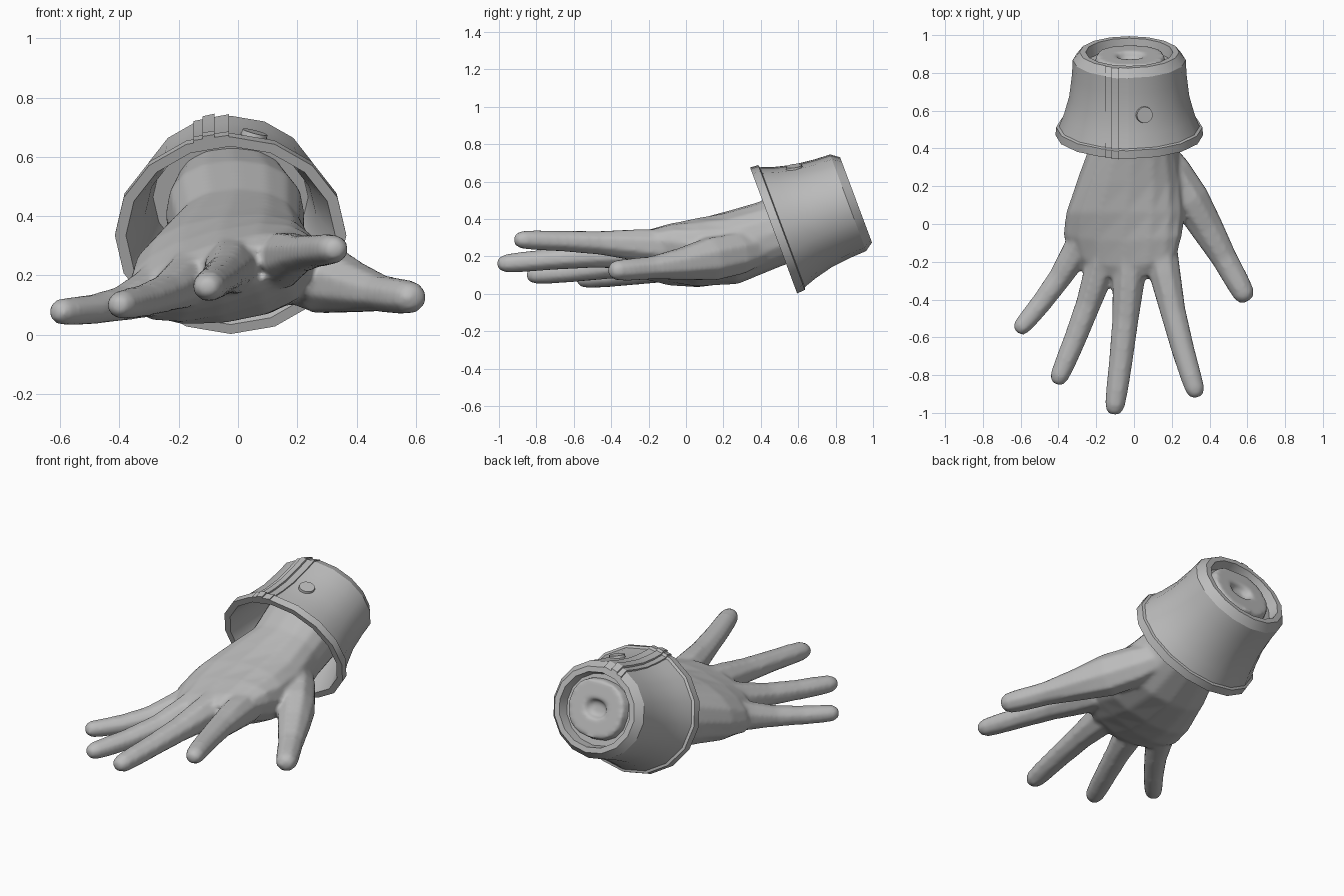
import bpy, bmesh, math
from mathutils import Vector, Matrix

if "Cube" in bpy.data.objects:
    bpy.data.objects.remove(bpy.data.objects["Cube"])

grey = bpy.data.materials.new("plain grey")
grey.use_nodes = True
COLOUR = (0.5, 0.5, 0.5, 1)
grey.diffuse_color = COLOUR
grey.node_tree.nodes["Principled BSDF"].inputs["Base Color"].default_value = COLOUR


def loft(bm, rings, closed=False):
    """Skin a series of equal rings, capping the ends or joining last to first."""
    loops = [[bm.verts.new(p) for p in ring] for ring in rings]
    pairs = list(zip(loops, loops[1:]))
    if closed:
        pairs.append((loops[-1], loops[0]))
    else:
        bm.faces.new(loops[0])
        bm.faces.new(loops[-1])
    n = len(loops[0])
    for a, b in pairs:
        for i in range(n):
            j = (i + 1) % n
            bm.faces.new((a[i], a[j], b[j], b[i]))


def finish(bm, name, angle=32):
    bmesh.ops.recalc_face_normals(bm, faces=bm.faces)
    mesh = bpy.data.meshes.new(name)
    bm.to_mesh(mesh)
    bm.free()
    obj = bpy.data.objects.new(name, mesh)
    bpy.context.collection.objects.link(obj)
    mesh.materials.append(grey)
    bpy.ops.object.select_all(action='DESELECT')
    obj.select_set(True)
    bpy.context.view_layer.objects.active = obj
    bpy.ops.object.shade_smooth_by_angle(angle=math.radians(angle))
    return obj


# Wrist and palm: tilted sections from the socketed stump to the knuckles
def arm_ring(x, y, z, rx, rz, tilt, roll=0, bow=0, n=16):
    ring = []
    for i in range(n):
        a = math.tau * i / n
        c, s = math.cos(a), math.sin(a)
        px = rx * math.copysign(abs(c) ** 0.85, c)
        pz = rz * math.copysign(abs(s) ** 0.85, s)
        ring.append((x + px, y - pz * math.sin(tilt) + bow * px * px,
                     z + pz * math.cos(tilt) + roll * px))
    return ring


T = math.radians(20)
bm = bmesh.new()
loft(bm, [
    arm_ring(-.02, .86, .485, .05, .04, T),
    arm_ring(-.02, .895, .5, .075, .055, T),
    arm_ring(-.02, .895, .5, .178, .162, T),
    arm_ring(-.02, .85, .48, .19, .17, T),
    arm_ring(-.01, .66, .405, .235, .195, T),
    arm_ring(0, .45, .32, .222, .182, T),
    arm_ring(-.02, .25, .248, .275, .197, .15, .03),
    arm_ring(-.045, .06, .22, .315, .18, 0, .12),
    arm_ring(-.06, -.09, .21, .315, .145, 0, .22, .3),
    arm_ring(-.055, -.23, .208, .285, .105, 0, .27, 1),
    arm_ring(-.055, -.3, .205, .24, .065, 0, .27, 1.5),
])

# Fingers: tapering eight-sided tubes along gentle arcs
TIP = ((.7, .79, .71), (.87, .73, .68), (.95, .66, .62), (.985, .5, .45), (1, .25, .25))
FINGER = ((0, 1.15, 1.25), (.2, 1.08, 1.1), (.45, .88, .82)) + TIP
THUMB = ((0, .8, .9), (.15, 1.1, 1.3), (.32, 1.2, 1.35), (.5, 1.02, 1)) + TIP


def finger(base, mid, tip, w, stations=FINGER):
    a, m, b = Vector(base), Vector(mid), Vector(tip)
    ctrl = 2 * m - (a + b) / 2
    rings = []
    for u, sw, sh in stations:
        p = a * (1 - u) ** 2 + ctrl * 2 * u * (1 - u) + b * u * u
        along = ((ctrl - a) * (1 - u) + (b - ctrl) * u).normalized()
        side = along.cross(Vector((0, 0, 1))).normalized()
        up = side.cross(along)
        ring = []
        for i in range(8):
            t = math.tau * (i + .5) / 8
            ring.append(p + (side * math.cos(t) * sw + up * math.sin(t) * sh) * w * 1.1)
        rings.append(ring)
    loft(bm, rings)


finger((.14, -.12, .25), (.215, -.5, .275), (.337, -.917, .29), .074)      # index
finger((-.02, -.15, .235), (-.05, -.55, .2), (-.108, -1.008, .158), .076)  # middle
finger((-.15, -.13, .205), (-.255, -.46, .135), (-.413, -.847, .098), .072)  # ring
finger((-.26, -.06, .165), (-.41, -.31, .1), (-.62, -.572, .077), .067)    # little
finger((.12, .42, .25), (.385, -.02, .16), (.602, -.407, .125), .083, THUMB)
hand = finish(bm, "hand", 38)

# Fuse palm and fingers into one soft skin
fuse = hand.modifiers.new("fuse", 'REMESH')
fuse.mode = 'VOXEL'
fuse.voxel_size = .013
fuse.use_smooth_shade = True
soften = hand.modifiers.new("soften", 'SMOOTH')
soften.factor = .5
soften.iterations = 5


# Cuff: an oval revolve about a tilted axis, with rim flange, thick wall and back floor
frame = Matrix.Translation((-.025, .47, .335)) @ Matrix.Rotation(math.radians(20.5), 4, 'X')
OVAL = 1.1
outer = [(0, .355), (.045, .352), (.05, .338), (.12, .314), (.22, .289),
         (.34, .276), (.425, .272), (.47, .24)]
inner = [(.47, .21), (.41, .2), (.41, .12), (.37, .12), (.37, .238), (.2, .262),
         (.06, .302), (0, .321)]


def cuff_ring(t, r, n=16):
    return [frame @ Vector((r * OVAL * math.sin(math.tau * i / n), t,
                            r * math.cos(math.tau * i / n))) for i in range(n)]


bm = bmesh.new()
loft(bm, [cuff_ring(t, r) for t, r in outer + inner], closed=True)
finish(bm, "cuff")


# Fastening strips following the top of the cuff
def strip(name, x0, x1, lift):
    def point(x, t, r, d):
        return frame @ Vector((x, t, math.sqrt(r * r - (x / OVAL) ** 2) + d))

    bm = bmesh.new()
    rings = []
    for t, r in outer:
        rings.append([point(x0, t, r, lift), point(x1, t, r, lift),
                      point(x1, t, r, -.015), point(x0, t, r, -.015)])
    loft(bm, rings)
    finish(bm, name)


strip("cuff_placket", -.125, -.005, .006)
strip("cuff_seam", -.095, -.055, .012)

# Button lying on the cuff beside the placket
bm = bmesh.new()
lean = Matrix.Rotation(math.radians(14.5), 4, 'Y') @ Matrix.Rotation(math.radians(-12), 4, 'X')
place = frame @ Matrix.Translation((.08, .22, .279)) @ lean
bmesh.ops.create_cone(bm, cap_ends=True, segments=16, radius1=.046, radius2=.043,
                      depth=.022, matrix=place)
finish(bm, "cuff_button")
